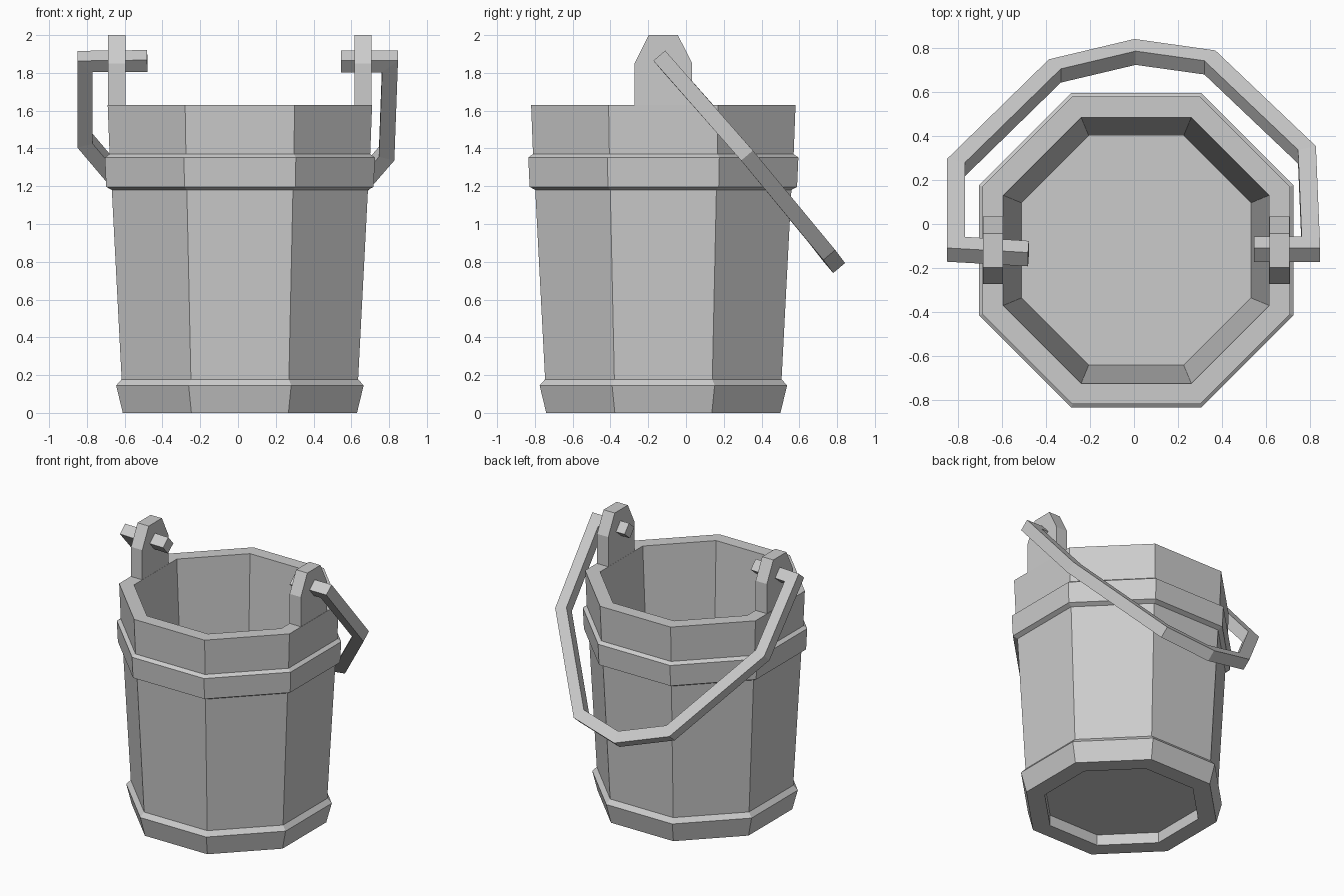
import bpy, bmesh, math
from mathutils import Vector

if "Cube" in bpy.data.objects:
    bpy.data.objects.remove(bpy.data.objects["Cube"])

CX, CY = 0.01, -0.12          # bucket axis
SIDES = 8


def make_object(name, verts, faces):
    mesh = bpy.data.meshes.new(name)
    mesh.from_pydata(verts, [], faces)
    bm = bmesh.new()
    bm.from_mesh(mesh)
    bmesh.ops.recalc_face_normals(bm, faces=bm.faces)
    bm.to_mesh(mesh)
    bm.free()
    obj = bpy.data.objects.new(name, mesh)
    bpy.context.collection.objects.link(obj)
    return obj


def skin(rings, cap=True):
    """Join equal-sized rings of points into a capped tube."""
    n = len(rings[0])
    verts = [tuple(p) for ring in rings for p in ring]
    faces = [(r * n + i, r * n + (i + 1) % n, (r + 1) * n + (i + 1) % n, (r + 1) * n + i)
             for r in range(len(rings) - 1) for i in range(n)]
    if cap:
        faces += [tuple(range(n)), tuple(range((len(rings) - 1) * n, len(rings) * n))]
    return verts, faces


def octagon(apothem, z):
    r = apothem / math.cos(math.pi / SIDES)
    return [(CX + r * math.cos((i + 0.5) * 2 * math.pi / SIDES),
             CY + r * math.sin((i + 0.5) * 2 * math.pi / SIDES), z) for i in range(SIDES)]


# Bucket: recessed base, bottom hoop, tapered wall, top hoop, rim, inside
profile = [(0.50, 0.08), (0.50, 0.0), (0.62, 0.0), (0.655, 0.145), (0.626, 0.178),
           (0.678, 1.18), (0.708, 1.197), (0.715, 1.352), (0.69, 1.37),
           (0.70, 1.63), (0.605, 1.63), (0.522, 0.16)]
make_object("bucket_body", *skin([octagon(a, z) for a, z in profile]))

# Ears standing on the rim
ear = [(-0.153, 1.62), (-0.153, 1.85), (-0.077, 2.0), (0.077, 2.0), (0.153, 1.85), (0.153, 1.62)]
for side, name in ((-1, "ear_left"), (1, "ear_right")):
    rings = [[(CX + side * x, CY + y, z) for y, z in ear] for x in (0.606, 0.698)]
    make_object(name, *skin(rings))

# Bail handle: square bar swept along a path in a tilted plane
down = Vector((0, 0.646, -0.763))
normal = Vector((0, 0.763, 0.646))
pivot = Vector((0, -0.115, 1.86))
HALF = 0.041
path = [(-0.48, -0.015, -0.013), (-0.81, 0, 0), (-0.81, 0.56, 0.013), (-0.36, 1.25, 0.005),
        (0.005, 1.39, 0), (0.345, 1.31, 0.005), (0.787, 0.65, 0.013), (0.805, 0, 0), (0.545, 0, 0)]
rings = []
for i, (x, s, lift) in enumerate(path):
    p = Vector((x, s))
    dirs = []
    if i > 0:
        dirs.append((p - Vector(path[i - 1][:2])).normalized())
    if i < len(path) - 1:
        dirs.append((Vector(path[i + 1][:2]) - p).normalized())
    tangent = sum(dirs, Vector((0, 0))).normalized()
    miter = Vector((-tangent.y, tangent.x)) * (HALF / tangent.dot(dirs[0]))
    ring = []
    for a, b in ((-1, -1), (1, -1), (1, 1), (-1, 1)):
        q = p + miter * a
        ring.append(pivot + Vector((q.x, 0, 0)) + down * q.y + normal * (lift + b * HALF))
    rings.append(ring)
make_object("handle", *skin(rings))
